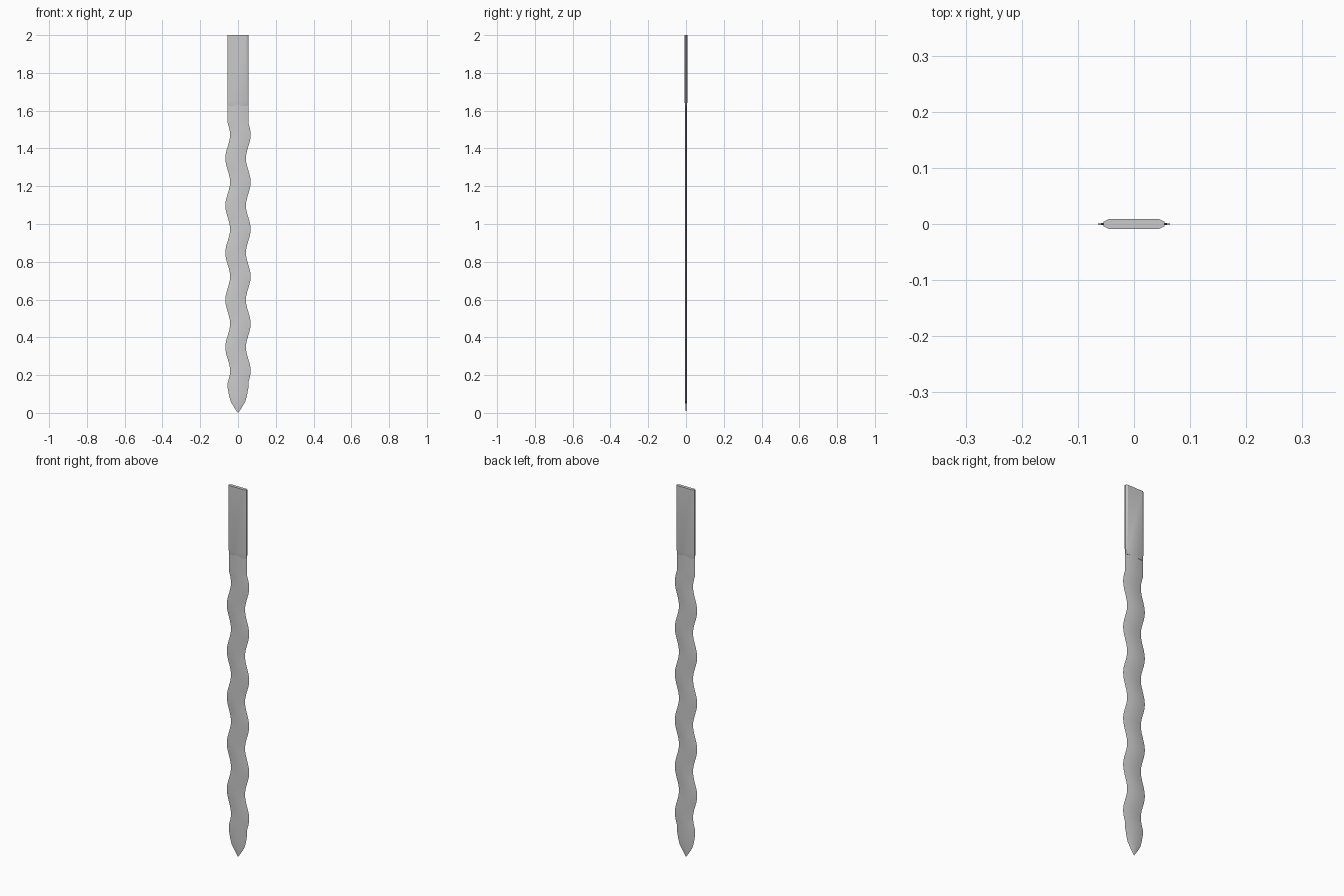
import bpy, bmesh, math

if "Cube" in bpy.data.objects:
    bpy.data.objects.remove(bpy.data.objects["Cube"])


def loft(name, rings, angle):
    """Bridge equal-length rings of points into a capped solid."""
    bm = bmesh.new()
    loops = [[bm.verts.new(p) for p in ring] for ring in rings]
    n = len(loops[0])
    for a, b in zip(loops, loops[1:]):
        for i in range(n):
            j = (i + 1) % n
            bm.faces.new((a[i], a[j], b[j], b[i]))
    bm.faces.new(loops[0][::-1])
    bm.faces.new(loops[-1])
    bmesh.ops.remove_doubles(bm, verts=bm.verts, dist=1e-5)
    bmesh.ops.recalc_face_normals(bm, faces=bm.faces)
    mesh = bpy.data.meshes.new(name)
    bm.to_mesh(mesh)
    bm.free()
    ob = bpy.data.objects.new(name, mesh)
    bpy.context.collection.objects.link(ob)
    bpy.context.view_layer.objects.active = ob
    ob.select_set(True)
    bpy.ops.object.shade_smooth_by_angle(angle=math.radians(angle))
    ob.select_set(False)
    return ob


def blade_ring(z, centre, half, thick):
    # lens section with sharp edges at both sides
    prof = [(1, 0), (0.55, 0.75), (0, 1), (-0.55, 0.75),
            (-1, 0), (-0.55, -0.75), (0, -1), (0.55, -0.75)]
    return [(centre + half * u, thick * v, z) for u, v in prof]


# wavy blade: pointed tip, rippling middle, straight upper end
HALF, THICK, PERIOD = 0.0545, 0.0055, 0.25
rings = [blade_ring(z, 0, h, t) for z, h, t in [
    (0.0, 0.0008, 0.0004), (0.03, 0.021, 0.003), (0.06, 0.039, 0.0045),
    (0.09, 0.047, 0.005), (0.13, 0.0545, THICK)]]
start, end, steps = 0.16, 1.535, 66
for i in range(steps + 1):
    z = start + (end - start) * i / steps
    offset = 0.0125 * math.sin(2 * math.pi * (z - start) / PERIOD)
    rings.append(blade_ring(z, offset, HALF, THICK))
rings += [blade_ring(z, 0, HALF, THICK) for z in (1.56, 1.66)]
loft("wavy_blade", rings, 40)


# thick chamfered ricasso at the upper end
def ricasso_ring(z, half, thick):
    a, b = half - 0.009, thick * 0.45
    return [(half, -b, z), (half, b, z), (a, thick, z), (-a, thick, z),
            (-half, b, z), (-half, -b, z), (-a, -thick, z), (a, -thick, z)]


loft("ricasso", [ricasso_ring(1.625, 0.051, 0.0045),
                 ricasso_ring(1.655, 0.0545, 0.0085),
                 ricasso_ring(2.0, 0.0545, 0.0085)], 25)
